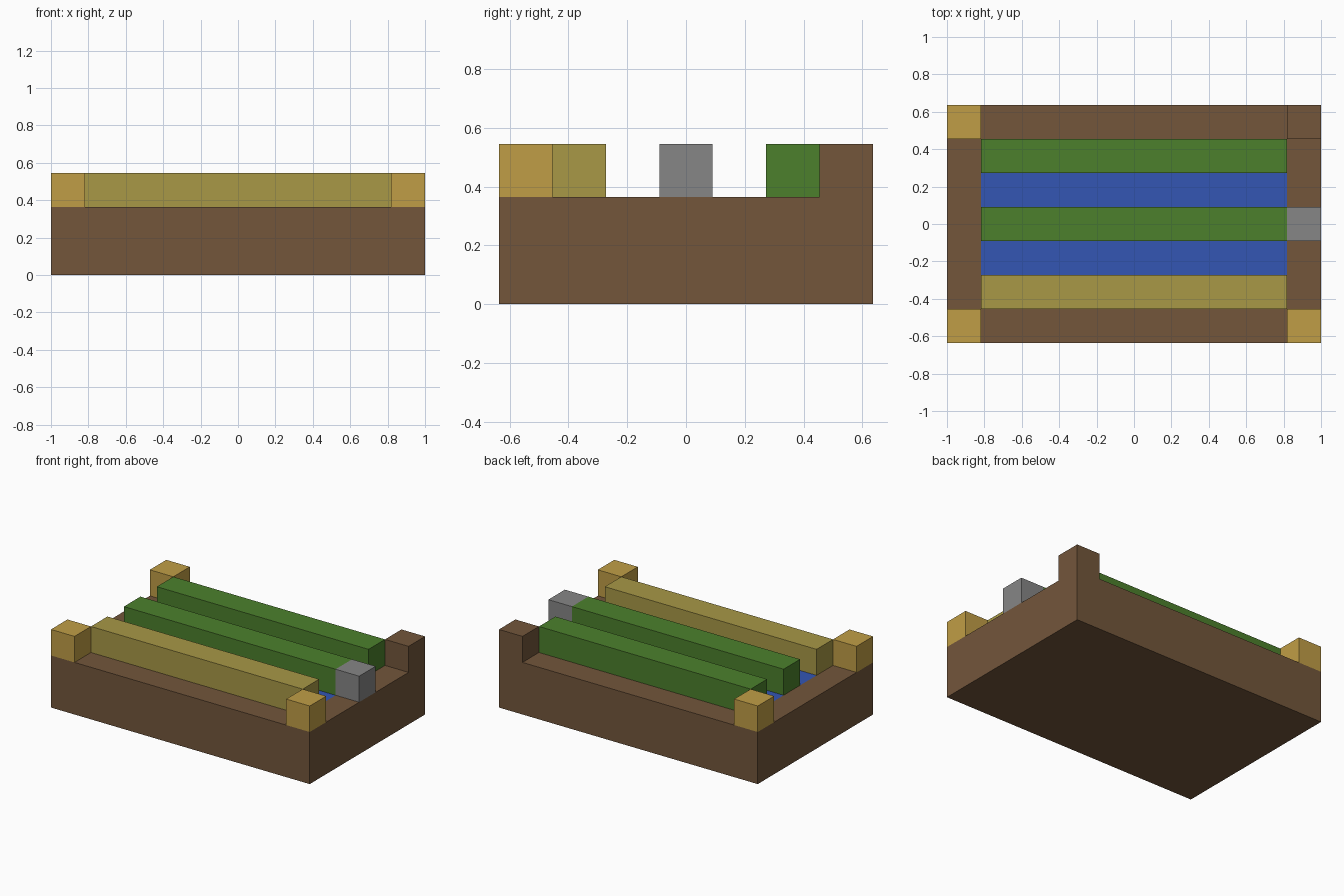
import bpy
import bmesh
from mathutils import Vector

old = bpy.data.objects.get("Cube")
if old:
    bpy.data.objects.remove(old, do_unlink=True)

U = 2 / 11            # one block
BASE_TOP = 2 * U


def material(name, rgb):
    """Flat material from 0-255 display values, stored as linear."""
    linear = [((c / 255 + 0.055) / 1.055) ** 2.4 for c in rgb]
    mat = bpy.data.materials.new(name)
    mat.use_nodes = True
    mat.diffuse_color = (*linear, 1)
    bsdf = next(n for n in mat.node_tree.nodes if n.type == 'BSDF_PRINCIPLED')
    bsdf.inputs["Base Color"].default_value = (*linear, 1)
    return mat


soil = material("brown soil", (115, 86, 59))
water = material("blue water", (51, 86, 180))
straw = material("golden straw", (192, 158, 70))
wheat = material("ripe wheat", (168, 152, 70))
leaf = material("leaf green", (76, 128, 44))
stone = material("grey stone", (134, 134, 134))


def box(name, center, size, *mats, cuts=()):
    """Box with optional (axis, position) plane cuts through it."""
    bm = bmesh.new()
    bmesh.ops.create_cube(bm, size=1)
    for v in bm.verts:
        v.co = Vector(center) + v.co * Vector(size)
    for axis, pos in cuts:
        point, normal = Vector(), Vector()
        point[axis], normal[axis] = pos, 1
        bmesh.ops.bisect_plane(bm, geom=bm.verts[:] + bm.edges[:] + bm.faces[:],
                               plane_co=point, plane_no=normal)
    bm.normal_update()
    mesh = bpy.data.meshes.new(name)
    bm.to_mesh(mesh)
    bm.free()
    obj = bpy.data.objects.new(name, mesh)
    bpy.context.collection.objects.link(obj)
    for m in mats:
        mesh.materials.append(m)
    return obj


# Soil bed, with two water channels set flush into its top
cuts = [(0, s * 4.5 * U) for s in (-1, 1)]
cuts += [(1, k * U) for k in (-1.5, -0.5, 0.5, 1.5)]
bed = box("soil_bed", (0, 0, U), (11 * U, 7 * U, 2 * U), soil, water, cuts=cuts)
for face in bed.data.polygons:
    c = face.center
    in_channel = abs(c.x) < 4.5 * U and 0.5 * U < abs(c.y) < 1.5 * U
    if face.normal.z > 0.9 and in_channel:
        face.material_index = 1

# Crop rows along the bed
row_z = BASE_TOP + U / 2
for name, row, mat in (("front_wheat_row", -2, wheat),
                       ("middle_green_row", 0, leaf),
                       ("back_green_row", 2, leaf)):
    box(name, (0, row * U, row_z), (9 * U, U, U), mat)

# Corner blocks and the stone block on the rim
for name, x, y, mat in (("front_right_straw_bale", -5, -3, straw),
                        ("front_left_straw_bale", 5, -3, straw),
                        ("back_right_straw_bale", -5, 3, straw),
                        ("back_left_soil_block", 5, 3, soil),
                        ("stone_block", 5, 0, stone)):
    box(name, (x * U, y * U, row_z), (U, U, U), mat)
